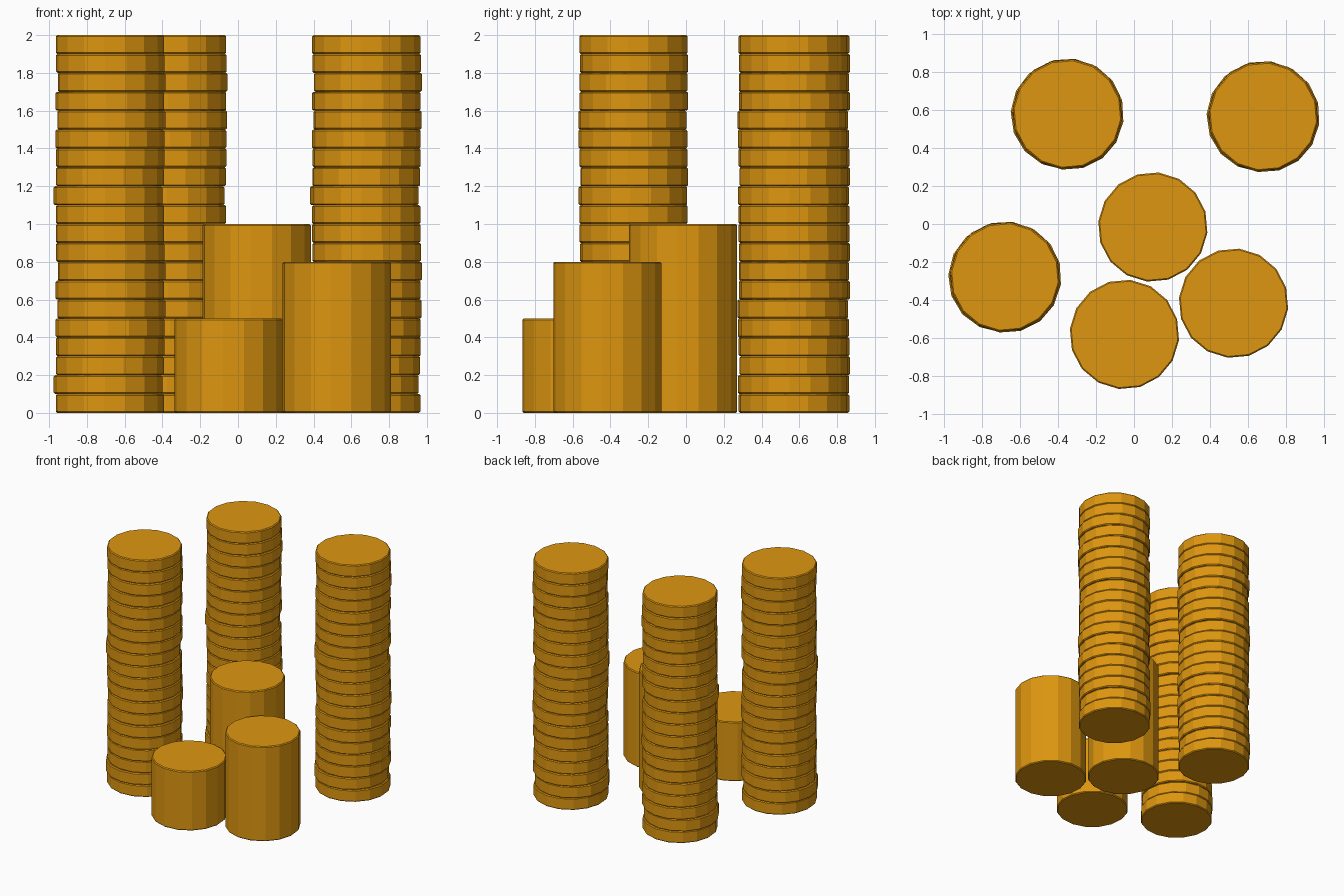
import bpy, bmesh, math

if "Cube" in bpy.data.objects:
    bpy.data.objects.remove(bpy.data.objects["Cube"])

SIDES, RADIUS, BEVEL = 16, 0.288, 0.007

gold = bpy.data.materials.new("gold")
gold.diffuse_color = (0.73, 0.305, 0.005, 1)
gold.use_nodes = True
gold.node_tree.nodes["Principled BSDF"].inputs["Base Color"].default_value = gold.diffuse_color


def add_disc(bm, x, y, z, height, turn):
    """Closed 16-sided disc with small chamfers on both rims."""
    rings = []
    for r, h in ((RADIUS - BEVEL, 0), (RADIUS, BEVEL),
                 (RADIUS, height - BEVEL), (RADIUS - BEVEL, height)):
        ring = []
        for i in range(SIDES):
            a = math.radians(turn) + 2 * math.pi * i / SIDES
            ring.append(bm.verts.new((x + r * math.cos(a), y + r * math.sin(a), z + h)))
        rings.append(ring)
    for lo, hi in zip(rings, rings[1:]):
        for i in range(SIDES):
            j = (i + 1) % SIDES
            bm.faces.new((lo[i], lo[j], hi[j], hi[i]))
    bm.faces.new(rings[0][::-1])
    bm.faces.new(rings[-1])


def finish(bm, name):
    mesh = bpy.data.meshes.new(name)
    bm.to_mesh(mesh)
    bm.free()
    mesh.materials.append(gold)
    obj = bpy.data.objects.new(name, mesh)
    bpy.context.collection.objects.link(obj)


# small shift and turn of each coin; the ten-coin pattern repeats twice per stack
PATTERN = [(0, 0, -6), (-0.01, -0.003, -3), (0, 0.004, -8), (0.002, 0, -6), (0, -0.003, -2),
           (0.007, -0.006, -7), (0, 0.002, -4), (0.009, 0, -8), (0.002, 0.003, -5), (0, 0, -6)]

# tall uneven coin stacks
for name, cx, cy in (("coin_stack_left", -0.678, -0.278),
                     ("coin_stack_back", -0.350, 0.578),
                     ("coin_stack_right", 0.679, 0.565)):
    bm = bmesh.new()
    for k in range(20):
        dx, dy, turn = PATTERN[k % 10]
        add_disc(bm, cx + dx, cy + dy, k * 0.1, 0.1, turn)
    finish(bm, name)

# short plain rolls
for name, cx, cy, h in (("roll_tall", 0.099, -0.016, 1.0),
                        ("roll_medium", 0.523, -0.416, 0.8),
                        ("roll_short", -0.050, -0.580, 0.5)):
    bm = bmesh.new()
    add_disc(bm, cx, cy, 0, h, -6)
    finish(bm, name)
